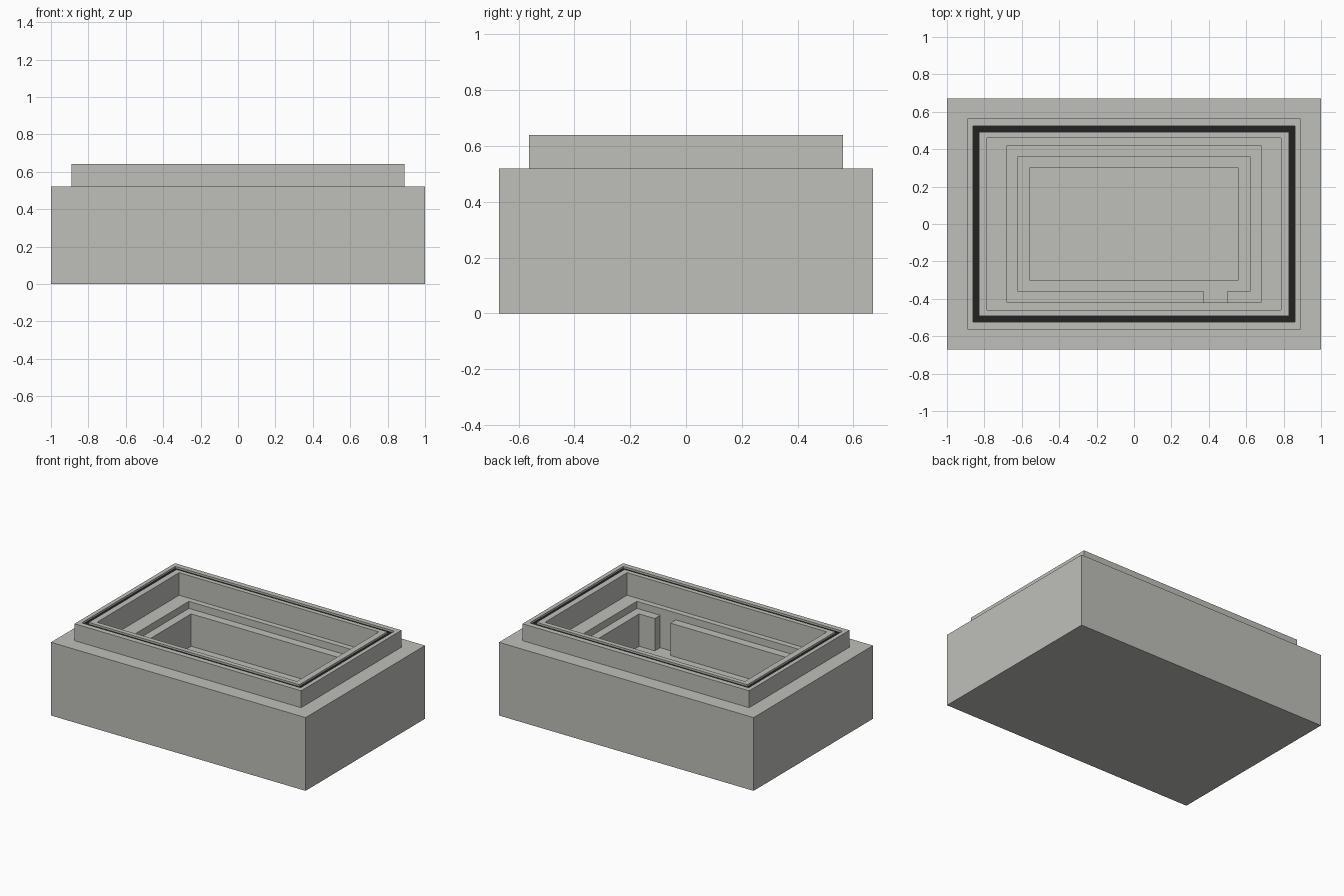
import bpy, bmesh

if "Cube" in bpy.data.objects:
    bpy.data.objects.remove(bpy.data.objects["Cube"])


def material(name, rgb):
    m = bpy.data.materials.new(name)
    m.diffuse_color = (*rgb, 1)
    m.use_nodes = True
    m.node_tree.nodes["Principled BSDF"].inputs["Base Color"].default_value = m.diffuse_color
    return m


grey = material("warm_grey", (0.52, 0.52, 0.49))
black = material("seal_black", (0.016, 0.016, 0.016))


def add_object(name, bm, mats):
    bmesh.ops.recalc_face_normals(bm, faces=bm.faces[:])
    mesh = bpy.data.meshes.new(name)
    bm.to_mesh(mesh)
    bm.free()
    for m in mats:
        mesh.materials.append(m)
    ob = bpy.data.objects.new(name, mesh)
    bpy.context.collection.objects.link(ob)
    return ob


# Nested rectangles (half width, half depth, height), from the underside
# up over the rim and down into the cavity
FLOOR = 0.20
SEAL = 0.626
steps = [
    (1.00, 0.67, 0.00), (1.00, 0.67, 0.52),        # outer wall
    (0.89, 0.563, 0.52), (0.89, 0.563, 0.64),      # raised rim
    (0.86, 0.525, 0.64), (0.86, 0.525, SEAL),      # seal groove
    (0.828, 0.493, SEAL), (0.828, 0.493, 0.64),
    (0.785, 0.46, 0.64), (0.785, 0.46, 0.48),      # inside of rim
    (0.68, 0.42, 0.48), (0.68, 0.42, 0.43),        # ledge and seat
    (0.62, 0.36, 0.43), (0.62, 0.36, FLOOR),       # cavity wall
    (0.56, 0.30, FLOOR), (0.56, 0.30, 0.12),       # floor pocket
]
bm = bmesh.new()
loops = [[bm.verts.new((sx * hx, sy * hy, z))
          for sx, sy in ((-1, -1), (1, -1), (1, 1), (-1, 1))]
         for hx, hy, z in steps]
bm.faces.new(loops[0])
bm.faces.new(loops[-1])
for a, b in zip(loops, loops[1:]):
    for i in range(4):
        j = (i + 1) % 4
        f = bm.faces.new((a[i], a[j], b[j], b[i]))
        # seal strip at the bottom of the groove
        if all(abs(v.co.z - SEAL) < 1e-4 for v in f.verts):
            f.material_index = 1
housing = add_object("housing", bm, [grey, black])

# Notch through the front of the seat
bm = bmesh.new()
bmesh.ops.create_cube(bm, size=1)
lo, hi = (0.375, -0.42, FLOOR), (0.497, -0.34, 0.46)
for v in bm.verts:
    v.co = [(hi if c > 0 else lo)[k] for k, c in enumerate(v.co)]
cutter = add_object("notch_cutter", bm, [grey])
cutter.hide_render = True
cutter.hide_set(True)
cut = housing.modifiers.new("notch", 'BOOLEAN')
cut.operation = 'DIFFERENCE'
cut.solver = 'EXACT'
cut.object = cutter
